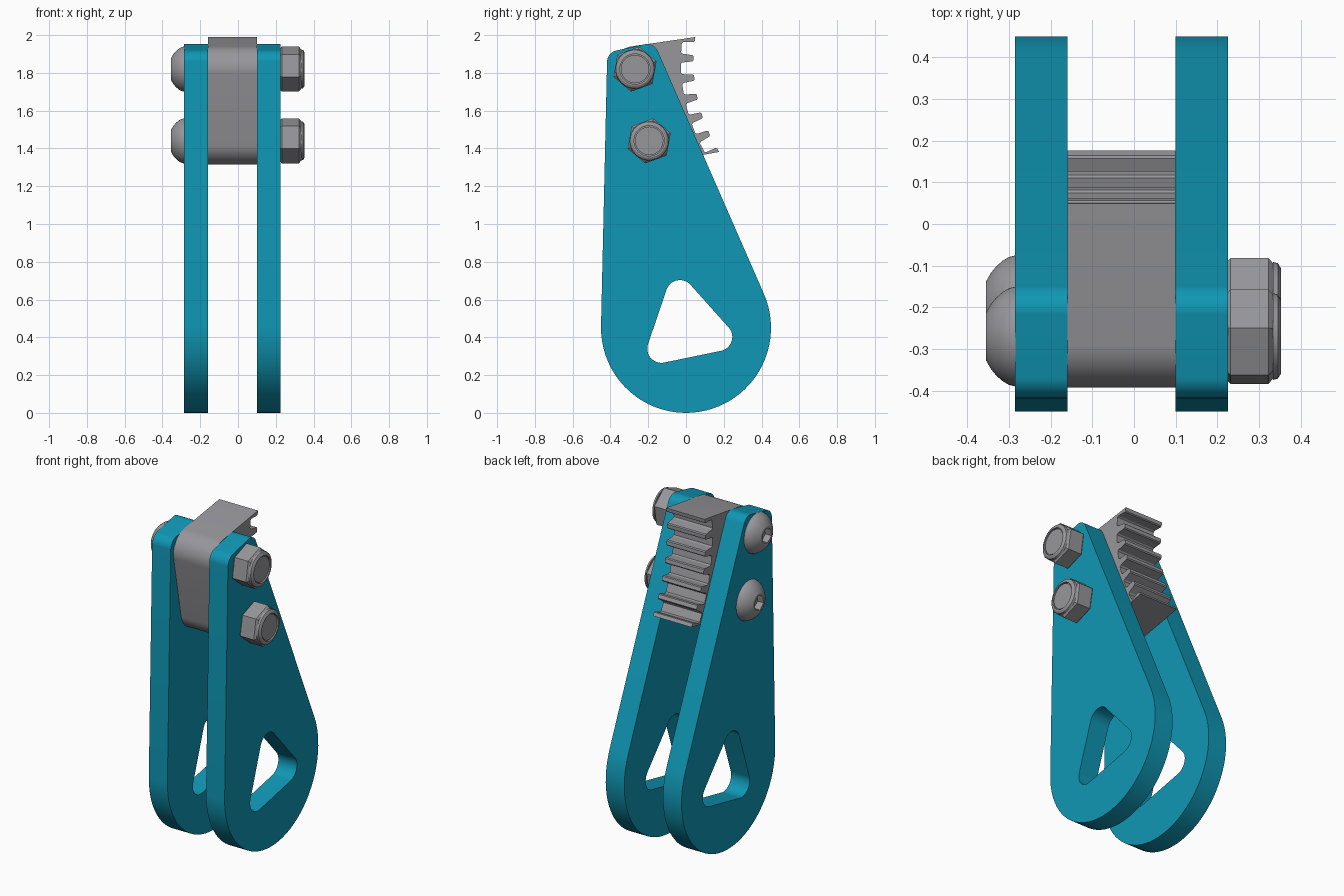
import bpy
import bmesh
from math import atan2, acos, cos, sin, pi, radians, hypot

cube = bpy.data.objects.get("Cube")
if cube:
    bpy.data.objects.remove(cube, do_unlink=True)


def material(name, rgb):
    mat = bpy.data.materials.new(name)
    mat.use_nodes = True
    color = (*rgb, 1)
    mat.diffuse_color = color
    mat.node_tree.nodes["Principled BSDF"].inputs["Base Color"].default_value = color
    return mat


teal = material("teal paint", (0.005, 0.31, 0.46))
steel = material("grey steel", (0.31, 0.31, 0.33))


def finish(bm, name, mat):
    bmesh.ops.recalc_face_normals(bm, faces=bm.faces)
    mesh = bpy.data.meshes.new(name)
    bm.to_mesh(mesh)
    bm.free()
    mesh.materials.append(mat)
    obj = bpy.data.objects.new(name, mesh)
    bpy.context.collection.objects.link(obj)
    bpy.ops.object.select_all(action="DESELECT")
    obj.select_set(True)
    bpy.context.view_layer.objects.active = obj
    bpy.ops.object.shade_smooth_by_angle(angle=radians(25))
    return obj


def arc(center, r, start, end, steps):
    return [(center[0] + r * cos(start + (end - start) * i / steps),
             center[1] + r * sin(start + (end - start) * i / steps))
            for i in range(steps + 1)]


def belt(circles, step=radians(5)):
    """Outline wrapped tightly around circles (y, z, r) given anticlockwise."""
    normals = []
    for a, b in zip(circles, circles[1:] + circles[:1]):
        dy, dz = b[0] - a[0], b[1] - a[1]
        normals.append(atan2(dz, dy) - acos((a[2] - b[2]) / hypot(dy, dz)))
    points = []
    for i, (y, z, r) in enumerate(circles):
        start = normals[i - 1]
        sweep = (normals[i] - start) % (2 * pi)
        points += arc((y, z), r, start, start + sweep, max(2, round(sweep / step)))
    return points


def slab(name, loops, x0, x1, mat):
    """Fill the (y, z) outlines, holes included, and extrude along x."""
    bm = bmesh.new()
    edges = []
    for loop in loops:
        verts = [bm.verts.new((x0, y, z)) for y, z in loop]
        edges += [bm.edges.new((a, b)) for a, b in zip(verts, verts[1:] + verts[:1])]
    bmesh.ops.triangle_fill(bm, use_beauty=True, use_dissolve=False, edges=edges)
    geom = bmesh.ops.extrude_face_region(bm, geom=bm.faces[:])["geom"]
    moved = [g for g in geom if isinstance(g, bmesh.types.BMVert)]
    bmesh.ops.translate(bm, verts=moved, vec=(x1 - x0, 0, 0))
    return finish(bm, name, mat)


def turned(name, center, rings, mat, segments=48, turn=radians(20)):
    """Rings (x, radius, is_hex) around an x axis, capped at both ends."""
    bm = bmesh.new()
    loops = []
    for x, r, is_hex in rings:
        loop = []
        for i in range(segments):
            a = 2 * pi * i / segments
            k = cos(pi / 6) / cos(a % (pi / 3) - pi / 6) if is_hex else 1
            loop.append(bm.verts.new((x, center[0] + r * k * cos(a + turn),
                                      center[1] + r * k * sin(a + turn))))
        loops.append(loop)
    for lo, hi in zip(loops, loops[1:]):
        for i in range(segments):
            j = (i + 1) % segments
            bm.faces.new((lo[i], lo[j], hi[j], hi[i]))
    bm.faces.new(loops[0])
    bm.faces.new(loops[-1])
    return finish(bm, name, mat)


# Side plates with a rounded triangular window
plate = belt([(0, 0.45, 0.45), (-0.205, 1.893, 0.06), (-0.355, 1.857, 0.063)])
window = belt([(-0.13, 0.34, 0.075), (0.17, 0.402, 0.075), (-0.032, 0.628, 0.075)])
slab("right_plate", [plate, window], -0.285, -0.16, teal)
slab("left_plate", [plate, window], 0.10, 0.225, teal)

# Toothed block held between the plates, teeth on a concave arc
upper, lower = (-0.27, 1.82), (-0.195, 1.44)
hub = (0.95, 1.86)
tip_r, root_r, count = 0.91, 0.977, 7
tilt = radians(11.2)


def toward_hub(r, angle):
    return (hub[0] - r * cos(angle), hub[1] + r * sin(angle))


teeth = []
for i in reversed(range(count)):
    a = radians(7.5 - 6.42 * i)
    tooth = [toward_hub(root_r, a - 0.031), toward_hub(root_r - 0.008, a - 0.024),
             toward_hub(tip_r + 0.006, a - 0.018), toward_hub(tip_r, a - 0.012),
             toward_hub(tip_r, a + 0.012), toward_hub(tip_r + 0.006, a + 0.018),
             toward_hub(root_r - 0.008, a + 0.024), toward_hub(root_r, a + 0.031)]
    # End teeth run flush into the ends of the block
    if i == count - 1:
        tooth = tooth[3:]
    if i == 0:
        tooth = tooth[:5]
    teeth += tooth
block = (teeth + arc(upper, 0.122, pi / 2 + tilt, pi + tilt, 16)
         + arc(lower, 0.125, pi + tilt, 3 * pi / 2 + tilt, 16))
slab("toothed_block", [block], -0.16, 0.10, steel)

# Button head bolts and collared lock nuts
head = [(-0.284, 0.12, False), (-0.30, 0.116, False), (-0.315, 0.107, False),
        (-0.33, 0.094, False), (-0.343, 0.078, False), (-0.355, 0.057, False),
        (-0.355, 0.046, True), (-0.315, 0.046, True)]
nut = [(0.224, 0.112, True), (0.232, 0.121, True), (0.322, 0.121, True),
       (0.333, 0.108, True), (0.333, 0.104, False), (0.345, 0.101, False),
       (0.353, 0.088, False), (0.353, 0.08, False), (0.34, 0.08, False)]
for place, center in (("upper", upper), ("lower", lower)):
    turned(place + "_bolt_head", center, head, steel)
    turned(place + "_bolt_shaft", center, [(-0.29, 0.075, False), (0.348, 0.075, False)], steel)
    turned(place + "_nut", center, nut, steel)
